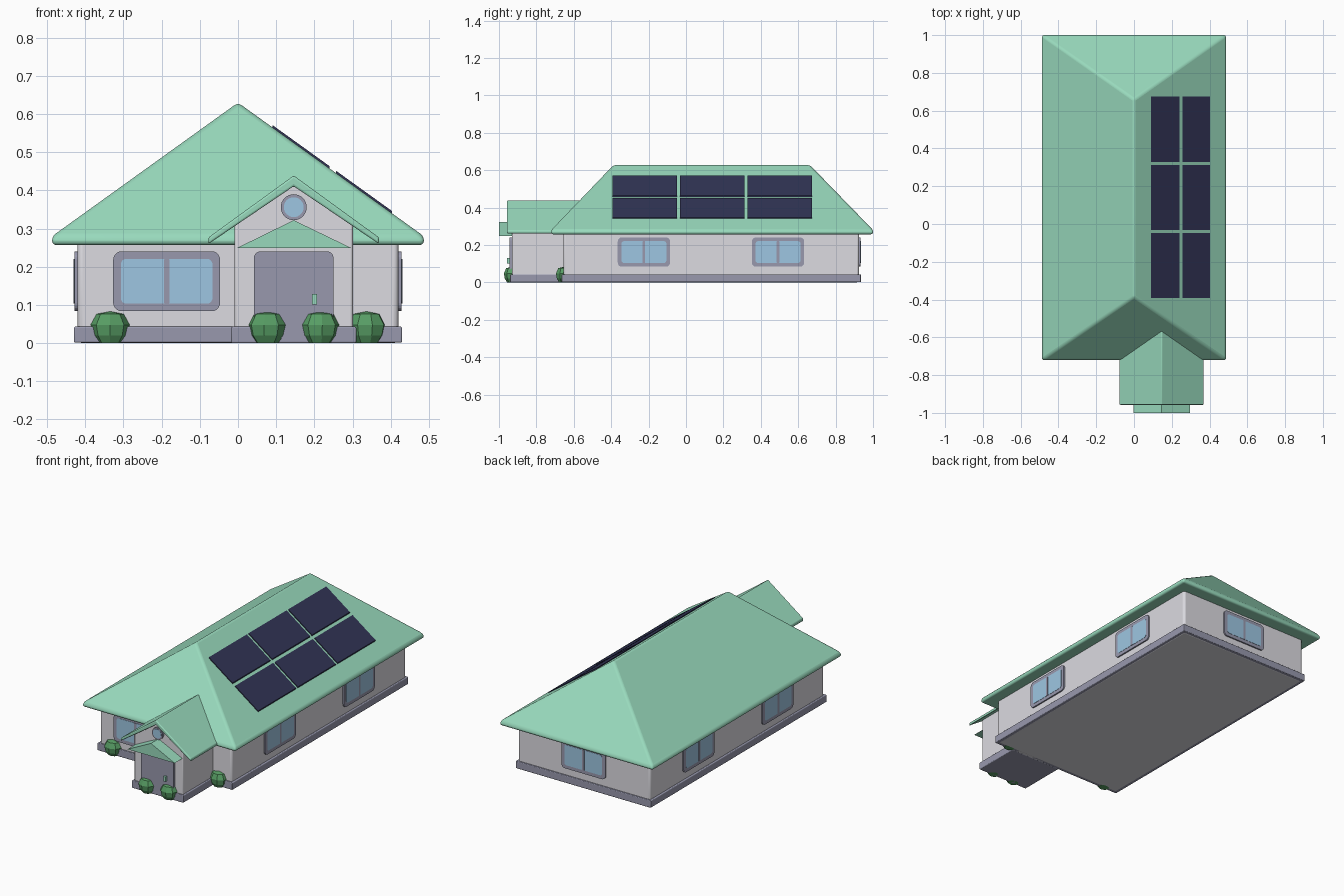
import bpy, bmesh
from math import sin, cos, pi
from mathutils import Matrix

if "Cube" in bpy.data.objects:
    bpy.data.objects.remove(bpy.data.objects["Cube"])


def material(name, r, g, b):
    def lin(c):
        c /= 255
        return c / 12.92 if c < 0.04 else ((c + 0.055) / 1.055) ** 2.4
    m = bpy.data.materials.new(name)
    col = (lin(r), lin(g), lin(b), 1)
    m.use_nodes = True
    m.diffuse_color = col
    bsdf = next(n for n in m.node_tree.nodes if n.type == 'BSDF_PRINCIPLED')
    bsdf.inputs["Base Color"].default_value = col
    return m


ROOF = material("mint_roof", 152, 217, 188)
WALL = material("pale_wall", 220, 219, 225)
TRIM = material("grey_trim", 152, 153, 174)
GLASS = material("blue_glass", 158, 198, 226)
SOLAR = material("navy_solar", 49, 52, 85)
LEAF = material("bush_green", 87, 157, 100)


def finish(name, bm, mat, bevel=0.0, segments=3):
    bmesh.ops.recalc_face_normals(bm, faces=bm.faces)
    me = bpy.data.meshes.new(name)
    bm.to_mesh(me)
    bm.free()
    me.materials.append(mat)
    ob = bpy.data.objects.new(name, me)
    bpy.context.collection.objects.link(ob)
    if bevel:
        mod = ob.modifiers.new("Rounded edges", 'BEVEL')
        mod.width = bevel
        mod.segments = segments
        mod.limit_method = 'ANGLE'
        bpy.context.view_layer.objects.active = ob
        ob.select_set(True)
        bpy.ops.object.shade_smooth_by_angle(angle=0.6)
        ob.select_set(False)
    return ob


def prism(name, pts, y0, y1, mat, bevel=0.0, turn=0.0, at=(0, 0, 0)):
    """Extrude an x-z outline from y0 to y1, then turn about z and move."""
    bm = bmesh.new()
    front = [bm.verts.new((x, y0, z)) for x, z in pts]
    back = [bm.verts.new((x, y1, z)) for x, z in pts]
    bm.faces.new(front)
    bm.faces.new(back)
    for i in range(len(pts)):
        j = (i + 1) % len(pts)
        bm.faces.new((front[i], front[j], back[j], back[i]))
    bm.transform(Matrix.Translation(at) @ Matrix.Rotation(turn, 4, 'Z'))
    return finish(name, bm, mat, bevel)


def box(name, x0, x1, y0, y1, z0, z1, mat, bevel=0.0):
    return prism(name, [(x0, z0), (x1, z0), (x1, z1), (x0, z1)], y0, y1, mat, bevel)


def rounded(w, h, r, steps=5):
    pts = []
    for k, (sx, sz) in enumerate([(1, 1), (-1, 1), (-1, -1), (1, -1)]):
        for i in range(steps + 1):
            a = (k + i / steps) * pi / 2
            pts.append((sx * (w / 2 - r) + r * cos(a), sz * (h / 2 - r) + r * sin(a)))
    return pts


# Walls and plinths
box("main_walls", -0.42, 0.42, -0.655, 0.925, 0, 0.27, WALL, 0.012)
box("main_plinth", -0.43, 0.43, -0.665, 0.935, 0.001, 0.043, TRIM, 0.004)
MID = 0.146
prism("porch_walls", [(-0.009, 0.001), (0.301, 0.001), (0.301, 0.312), (MID, 0.42),
                      (-0.009, 0.312)], -0.93, -0.6, WALL, 0.006)
box("porch_plinth", -0.018, 0.31, -0.94, -0.66, 0, 0.043, TRIM, 0.004)


# Hipped main roof
bm = bmesh.new()
rings = [[bm.verts.new((x, y, z)) for x, y in
          [(-0.487, -0.72), (0.487, -0.72), (0.487, 1.0), (-0.487, 1.0)]]
         for z in (0.257, 0.28)]
low, top = rings
south, north = bm.verts.new((0, -0.385, 0.63)), bm.verts.new((0, 0.66, 0.63))
bm.faces.new(low)
for i in range(4):
    j = (i + 1) % 4
    bm.faces.new((low[i], low[j], top[j], top[i]))
bm.faces.new((top[0], top[1], south))
bm.faces.new((top[1], top[2], north, south))
bm.faces.new((top[2], top[3], north))
bm.faces.new((top[3], top[0], south, north))
finish("main_roof", bm, ROOF, 0.011, 4)

# Porch gable roof and door canopy
prism("porch_roof", [(MID - 0.223, 0.26), (MID, 0.411), (MID + 0.223, 0.26),
                     (MID + 0.223, 0.277), (MID, 0.439), (MID - 0.223, 0.277)],
      -0.957, -0.5, ROOF, 0.005)
prism("door_canopy", [(-0.003, 0.249), (0.297, 0.249), (MID, 0.322)], -1.0, -0.9, ROOF)

# Solar panels lying on the +x slope
def roof_z(x):
    return 0.63 - x * 0.35 / 0.487

for x0, x1 in ((0.09, 0.24), (0.257, 0.403)):
    for k in range(3):
        y0 = -0.393 + k * 0.361
        prism("solar_panel", [(x0, roof_z(x0) - 0.002), (x1, roof_z(x1) - 0.002),
                              (x1, roof_z(x1) + 0.006), (x0, roof_z(x0) + 0.006)],
              y0, y0 + 0.345, SOLAR)


# Windows: frame, glass and mullion
def window(side, turn, x, y):
    at = (x, y, 0.162)
    prism(side + "_window_frame", rounded(0.28, 0.157, 0.022), -0.008, 0.01, TRIM, 0, turn, at)
    prism(side + "_window_glass", rounded(0.24, 0.117, 0.014), -0.0095, 0, GLASS, 0, turn, at)
    prism(side + "_window_mullion", rounded(0.014, 0.117, 0.002, 1), -0.011, 0, TRIM, 0, turn, at)

window("front", 0, -0.187, -0.655)
window("back", pi, 0, 0.925)
for y in (-0.225, 0.492):
    window("left", pi / 2, 0.42, y)
    window("right", -pi / 2, -0.42, y)

# Round gable window
for name, r, y, mat in (("round_window_frame", 0.034, -0.942, TRIM),
                        ("round_window_glass", 0.026, -0.944, GLASS)):
    prism(name, rounded(2 * r, 2 * r, r, 8), y, -0.92, mat, 0, 0, (MID, 0, 0.356))

# Door and handle
prism("front_door", rounded(0.208, 0.228, 0.016), -0.943, -0.92, TRIM, 0, 0, (MID, 0, 0.126))
box("door_handle", 0.194, 0.207, -0.956, -0.94, 0.101, 0.129, ROOF)

# Faceted bushes
def bush(x, y, spin):
    bm = bmesh.new()
    rows = []
    for z, r in ((0, 0.6), (0.02, 0.88), (0.048, 1), (0.076, 0.7)):
        rows.append([bm.verts.new((x + 0.051 * r * cos(a), y + 0.042 * r * sin(a), z))
                     for a in [spin + i * pi / 4 for i in range(8)]])
    tip = bm.verts.new((x, y, 0.083))
    bm.faces.new(rows[0])
    for i in range(8):
        j = (i + 1) % 8
        for a, b in zip(rows, rows[1:]):
            bm.faces.new((a[i], a[j], b[j], b[i]))
        bm.faces.new((rows[-1][i], rows[-1][j], tip))
    finish("bush", bm, LEAF)

for n, (x, y) in enumerate(((-0.335, -0.655), (0.337, -0.655), (0.077, -0.932), (0.215, -0.932))):
    bush(x, y, n * 0.3)
